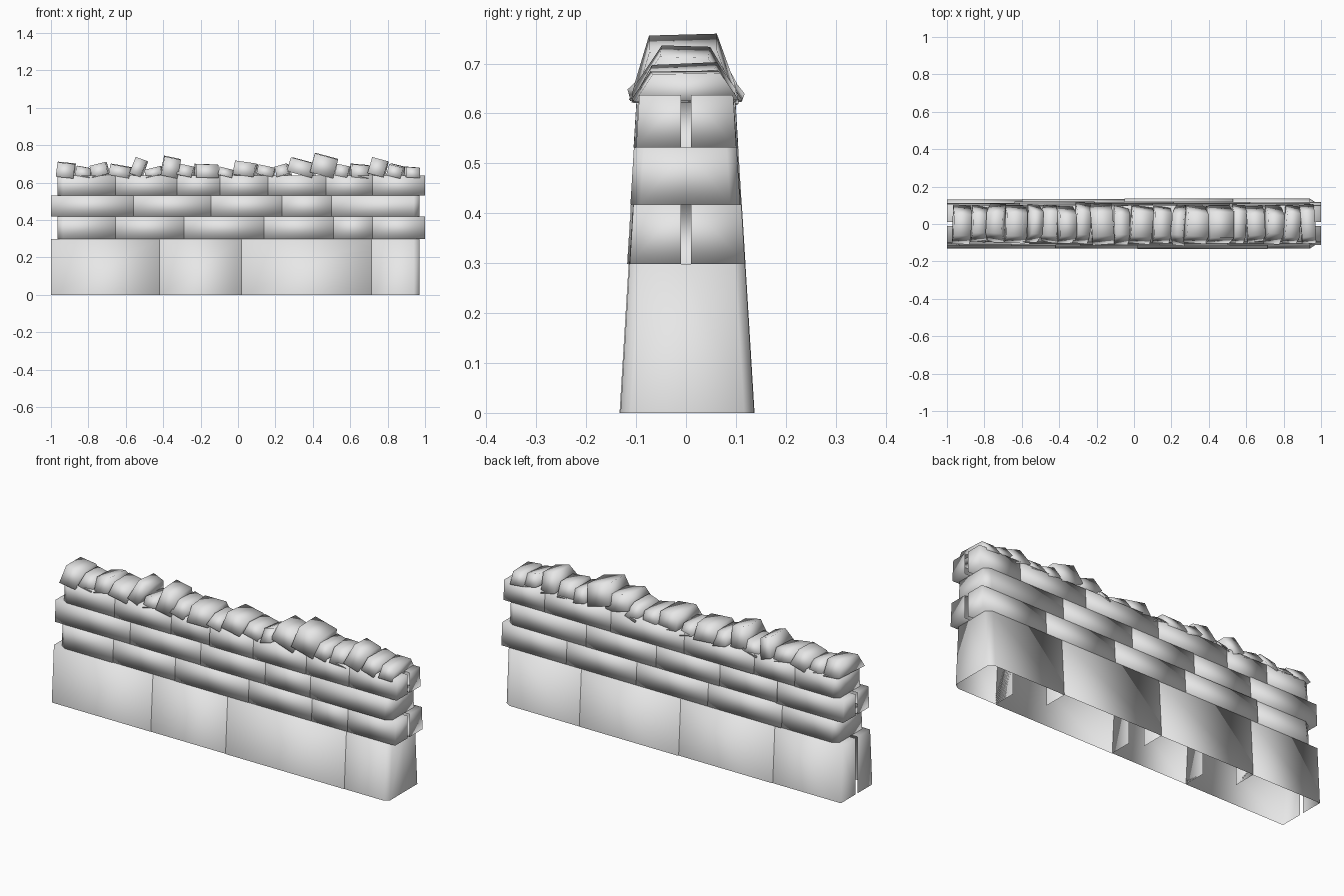
import bpy, bmesh, math, random
from mathutils import Matrix, Vector

if "Cube" in bpy.data.objects:
    bpy.data.objects.remove(bpy.data.objects["Cube"])

random.seed(4)

mat = bpy.data.materials.new("stone grey")
mat.diffuse_color = (0.8, 0.8, 0.8, 1)
mat.use_nodes = True
mat.node_tree.nodes["Principled BSDF"].inputs["Base Color"].default_value = mat.diffuse_color


def finish(bm, name):
    bmesh.ops.recalc_face_normals(bm, faces=bm.faces)
    me = bpy.data.meshes.new(name)
    bm.to_mesh(me)
    bm.free()
    me.materials.append(mat)
    for p in me.polygons:
        p.use_smooth = True
    ob = bpy.data.objects.new(name, me)
    bpy.context.collection.objects.link(ob)
    return ob


def half_width(z):
    # the wall leans inward with height
    return 0.134 - 0.061 * z


def add_stone(bm, x0, x1, z0, z1, side, through, closed):
    """Hollow face stone, open at the back; through = +1/-1 chamfers that end."""
    j = random.uniform(-0.004, 0.004)
    c, n = 0.03, 0.02          # chamfer along x and y
    g = 0.01                   # half of the gap in the wall's middle

    def ring(z):
        w = half_width(z) + j
        if through > 0:
            pts = [(x0, g), (x0, w), (x1 - c, w), (x1, w - n), (x1, 0)]
        elif through < 0:
            pts = [(x0, 0), (x0, w - n), (x0 + c, w), (x1, w), (x1, g)]
        else:
            pts = [(x0, g), (x0, w), (x1, w), (x1, g)]
        return [bm.verts.new((x, y * side, z)) for x, y in pts]

    a, b = ring(z0), ring(z1)
    for i in range(len(a) - 1):
        bm.faces.new((a[i], a[i + 1], b[i + 1], b[i]))
    bm.faces.new(b)
    if closed:
        bm.faces.new(a[::-1])


# courses: z range, front joints, back joints, recessed end (+1 right, -1 left)
courses = [
    ("base_course", 0.0, 0.298,
     [-1, -0.42, 0.02, 0.715, 0.97], [-1, -0.6, -0.05, 0.53, 0.97], 1),
    ("lower_course", 0.298, 0.418,
     [-0.965, -0.655, -0.29, 0.14, 0.51, 0.72, 1], [-0.965, -0.64, -0.21, 0.21, 0.62, 1], -1),
    ("middle_course", 0.418, 0.532,
     [-1, -0.56, -0.145, 0.235, 0.5, 0.97], [-1, -0.61, -0.27, 0.1, 0.51, 0.97], 1),
    ("upper_course", 0.532, 0.637,
     [-0.965, -0.655, -0.325, -0.095, 0.16, 0.47, 0.72, 1],
     [-0.965, -0.71, -0.47, -0.06, 0.37, 0.76, 1], -1),
]

for name, z0, z1, front, back, recessed in courses:
    for side, label, xs in ((-1, "front", front), (1, "back", back)):
        bm = bmesh.new()
        last = len(xs) - 2
        for i in range(last + 1):
            end = 0
            if recessed > 0 and i == last:
                end = 1
            if recessed < 0 and i == 0:
                end = -1
            add_stone(bm, xs[i], xs[i + 1], z0, z1, side, end, z0 > 0)
        finish(bm, f"{name}_{label}")

# coping stones: left x, right x, top z, lean in degrees
coping = [
    (-0.97, -0.87, 0.71, 6), (-0.87, -0.78, 0.69, 10), (-0.79, -0.69, 0.71, -14),
    (-0.69, -0.57, 0.70, 10), (-0.57, -0.49, 0.735, 20), (-0.50, -0.40, 0.685, -14),
    (-0.41, -0.31, 0.742, 12), (-0.32, -0.23, 0.70, 12), (-0.23, -0.11, 0.70, 2),
    (-0.11, -0.02, 0.68, 14), (-0.02, 0.10, 0.715, 8), (0.10, 0.20, 0.695, 12),
    (0.20, 0.28, 0.70, -16), (0.27, 0.42, 0.735, 15), (0.39, 0.53, 0.758, 15),
    (0.52, 0.60, 0.70, 12), (0.60, 0.70, 0.70, 5), (0.70, 0.80, 0.735, 15),
    (0.80, 0.89, 0.70, 14), (0.89, 0.97, 0.685, 4),
]

bm = bmesh.new()
for x0, x1, top, lean in coping:
    t = math.radians(lean)
    s, c = abs(math.sin(t)), math.cos(t)
    w = max(0.06, (x1 - x0 - 0.06 * s) / c)
    h = (top - 0.625 - w * s) / c
    h = max(h, 0.045)
    yb, yt = 0.104 + random.uniform(-0.006, 0.006), 0.06 + random.uniform(-0.012, 0.008)
    m = (Matrix.Translation(((x0 + x1) / 2, random.uniform(-0.006, 0.006), 0.625 + (top - 0.625) / 2))
         @ Matrix.Rotation(math.radians(random.uniform(-5, 5)), 4, 'Z')
         @ Matrix.Rotation(t, 4, 'Y')
         @ Matrix.Rotation(math.radians(random.uniform(-3, 3)), 4, 'X'))
    section = [(-yb, -h / 2), (-yt, h / 2), (yt, h / 2), (yb, -h / 2)]
    a, b = ([bm.verts.new(m @ Vector((dx, y, z))) for y, z in section] for dx in (-w / 2, w / 2))
    for i in range(4):
        k = (i + 1) % 4
        bm.faces.new((a[i], a[k], b[k], b[i]))
    bm.faces.new(a[::-1])
    bm.faces.new(b)
finish(bm, "coping_stones")
